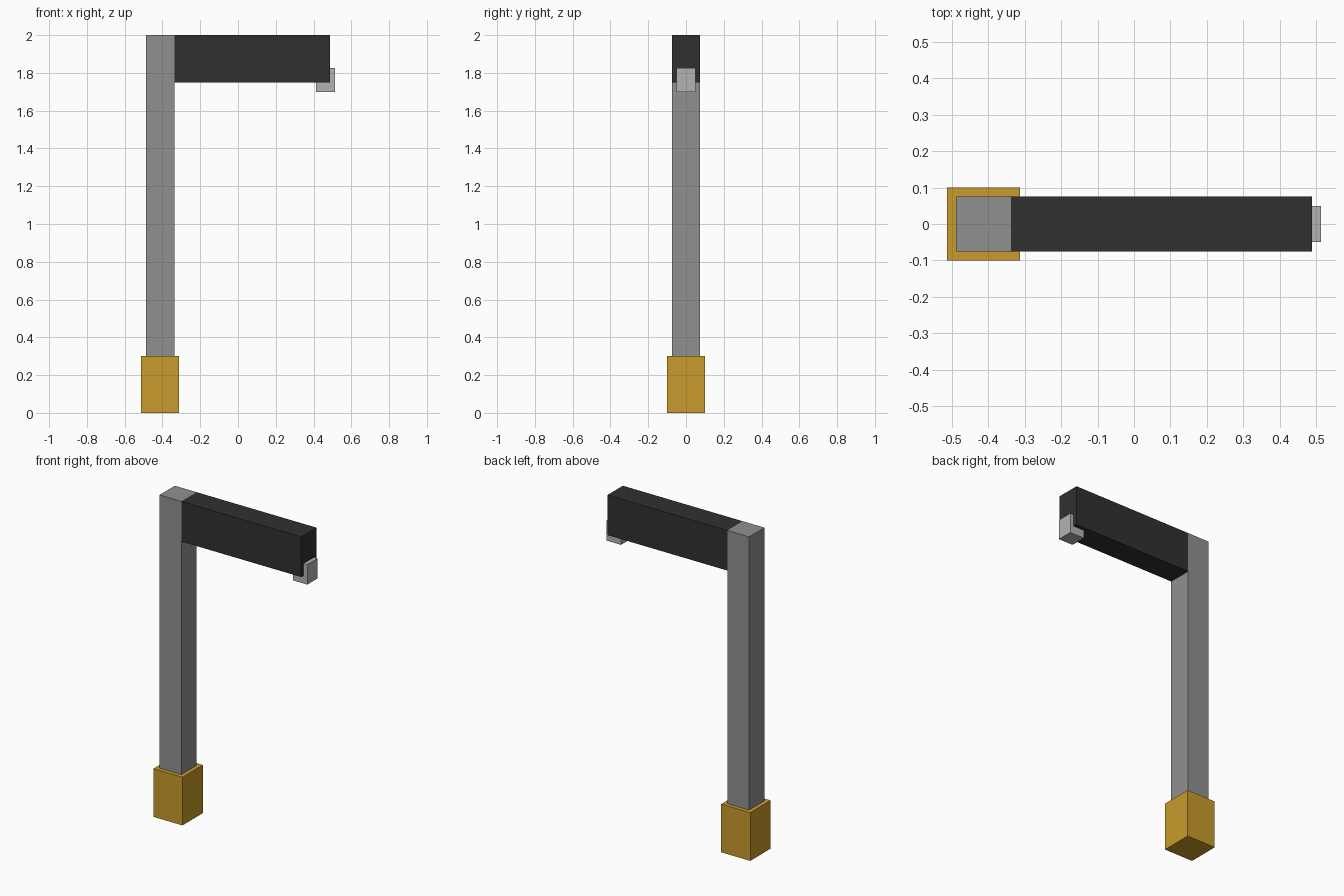
import bpy

if "Cube" in bpy.data.objects:
    bpy.data.objects.remove(bpy.data.objects["Cube"])


def material(name, color):
    m = bpy.data.materials.new(name)
    m.diffuse_color = (*color, 1.0)
    m.use_nodes = True
    m.node_tree.nodes["Principled BSDF"].inputs["Base Color"].default_value = m.diffuse_color
    return m


def box(name, x, y, z, mat=None):
    """Box from (min, max) in x and z and a half width in y."""
    bpy.ops.mesh.primitive_cube_add(
        size=1, location=((x[0] + x[1]) / 2, 0, (z[0] + z[1]) / 2))
    ob = bpy.context.object
    ob.name = name
    ob.scale = (x[1] - x[0], 2 * y, z[1] - z[0])
    bpy.ops.object.transform_apply(location=False, rotation=False, scale=True)
    if mat:
        ob.data.materials.append(mat)
    return ob


yellow = material("yellow_paint", (0.58, 0.33, 0.025))
black = material("black_paint", (0.03, 0.03, 0.03))
steel = material("post_grey", (0.28, 0.28, 0.28))
light = material("light_grey", (0.45, 0.45, 0.45))

# Footing, upright and horizontal arm
box("base", (-0.5125, -0.3125), 0.10, (0.0, 0.30), yellow)
box("post", (-0.4875, -0.3375), 0.075, (0.30, 2.0), steel)
box("arm", (-0.3375, 0.4875), 0.075, (1.75, 2.0), black)

# Small block wrapped around the lower tip of the arm
box("tip_block", (0.4125, 0.5125), 0.05, (1.70, 1.825), light)
